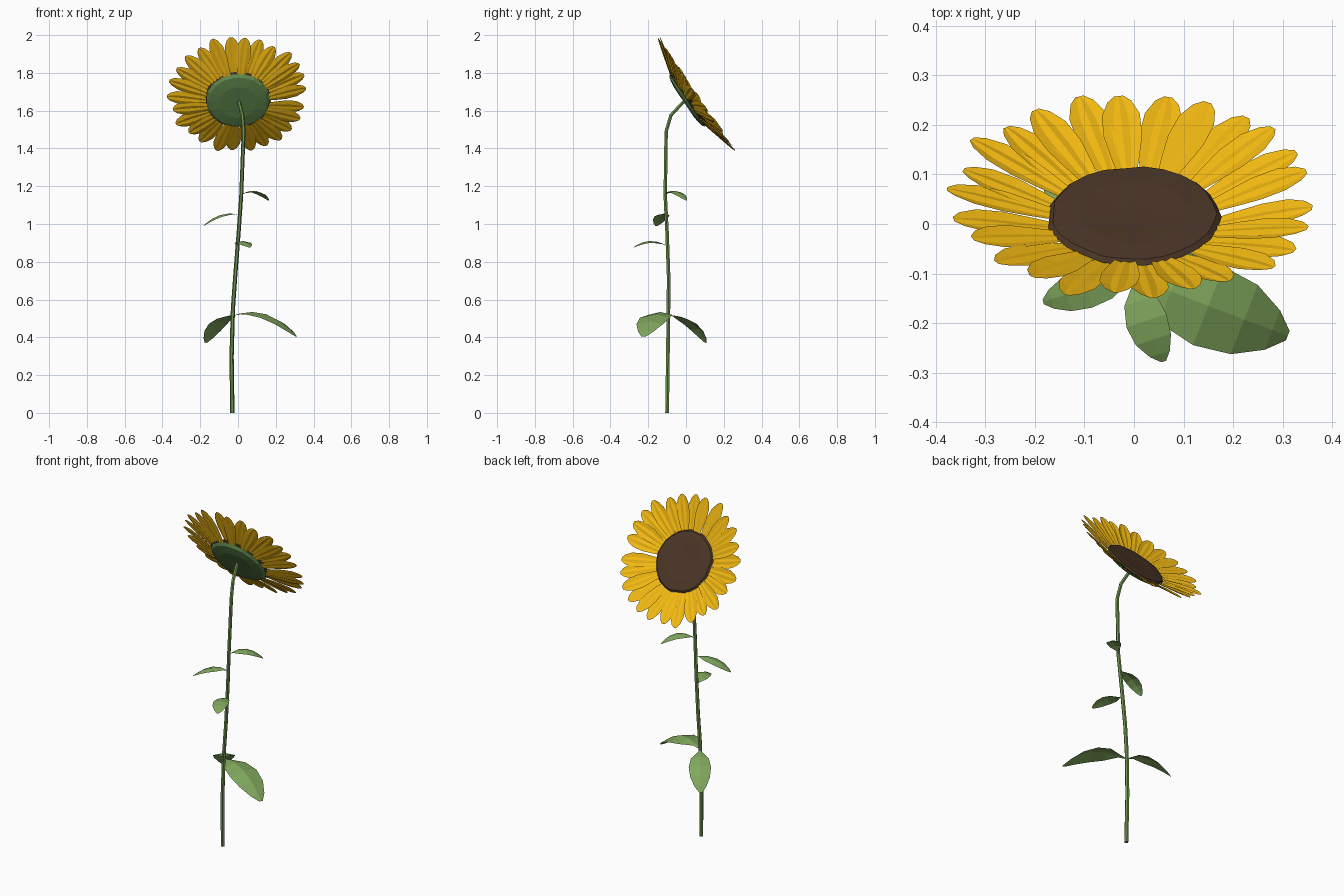
import bpy, bmesh, math, random
from mathutils import Vector, Matrix

if "Cube" in bpy.data.objects:
    bpy.data.objects.remove(bpy.data.objects["Cube"])

random.seed(4)


def material(name, rgb):
    m = bpy.data.materials.new(name)
    m.diffuse_color = (*rgb, 1)
    m.use_nodes = True
    m.node_tree.nodes["Principled BSDF"].inputs["Base Color"].default_value = m.diffuse_color
    return m


STEM = material("stem_green", (0.16, 0.30, 0.08))
LEAF = material("leaf_green", (0.22, 0.39, 0.11))
SEPAL = material("sepal_green", (0.13, 0.27, 0.08))
PETAL = material("petal_yellow", (0.88, 0.48, 0.006))
SEED = material("seed_brown", (0.07, 0.036, 0.02))


def finish(name, bm, mat, matrix=None):
    if matrix:
        bm.transform(matrix)
    me = bpy.data.meshes.new(name)
    bm.to_mesh(me)
    bm.free()
    me.materials.append(mat)
    ob = bpy.data.objects.new(name, me)
    bpy.context.collection.objects.link(ob)
    return ob


def skin(bm, rows, closed=False):
    """Join rows of points with quads."""
    rows = [[bm.verts.new(p) for p in r] for r in rows]
    n = len(rows[0])
    for a, b in zip(rows, rows[1:]):
        for i in range(n if closed else n - 1):
            j = (i + 1) % n
            bm.faces.new((a[i], a[j], b[j], b[i]))
    return rows


# Stem: six-sided tube bending into the back of the head
path = [Vector(p) for p in (
    (-.03, -.10, 0), (-.034, -.096, .3), (-.027, -.093, .55), (-.015, -.092, .72),
    (.003, -.10, .95), (.017, -.11, 1.15), (.03, -.105, 1.49), (.023, -.08, 1.575),
    (.005, -.018, 1.642), (0, 0, 1.652))]
bm = bmesh.new()
rings = []
for i, p in enumerate(path):
    t = (path[min(i + 1, len(path) - 1)] - path[max(i - 1, 0)]).normalized()
    side = Vector((1, 0, 0))
    side = (side - t * side.dot(t)).normalized()
    up = t.cross(side)
    r = .0115 - .002 * i / len(path)
    rings.append([p + (side * math.cos(a) + up * math.sin(a)) * r
                  for a in (k * math.tau / 6 for k in range(6))])
rows = skin(bm, rings, True)
bm.faces.new(rows[0][::-1])
bm.faces.new(rows[-1])
finish("stem", bm, STEM)


# Leaves: arched blades folded along the midrib
def leaf(name, base, mid, tip, width):
    a, m, b = Vector(base), Vector(mid), Vector(tip)
    c = 2 * m - (a + b) / 2
    side = (b - a).cross(Vector((0, 0, 1))).normalized()
    bm = bmesh.new()
    rows = []
    for t, w in ((0, .05), (.1, .18), (.28, .8), (.5, 1), (.72, .88), (.9, .5), (1, .12)):
        p = a * (1 - t) ** 2 + c * 2 * t * (1 - t) + b * t * t
        h = width / 2 * w
        drop = Vector((0, 0, -.22 * h))
        rows.append([p - side * h + drop, p, p + side * h + drop])
    skin(bm, rows)
    finish(name, bm, LEAF)


leaf("lower_right_leaf", (-.025, -.095, .515), (.15, -.165, .522), (.31, -.225, .405), .17)
leaf("lower_left_leaf", (-.03, -.09, .515), (-.105, .02, .485), (-.17, .105, .372), .12)
leaf("middle_front_leaf", (.0, -.10, .885), (.025, -.195, .91), (.06, -.277, .877), .085)
leaf("middle_left_leaf", (.008, -.105, 1.05), (-.095, -.13, 1.047), (-.183, -.157, .99), .08)
leaf("upper_right_leaf", (.018, -.11, 1.155), (.095, -.055, 1.175), (.163, .003, 1.125), .075)

# Flower head frame: tilted up and towards +y
N = Vector((0, .83, .56)).normalized()
X = Vector((1, 0, 0))
V = N.cross(X)
HEAD = Matrix.Translation((0, 0, 1.65)) @ Matrix((X, V, N)).transposed().to_4x4()


def dish(name, profile, sides, jitter, mat):
    """Shallow revolved dish with a slightly uneven rim."""
    bm = bmesh.new()
    wob = [1 + random.uniform(-jitter, jitter) for _ in range(sides)]
    rows = skin(bm, [[(r * wob[k] * math.cos(k * math.tau / sides),
                       r * wob[k] * math.sin(k * math.tau / sides), h)
                      for k in range(sides)] for r, h in profile], True)
    bm.faces.new(rows[0])
    bm.faces.new(rows[-1])
    bmesh.ops.recalc_face_normals(bm, faces=bm.faces)
    finish(name, bm, mat, HEAD)


dish("flower_back", ((.03, -.012), (.1, -.012), (.155, -.004), (.17, .008), (.15, .014)), 18, .02, SEPAL)
dish("seed_disc", ((.16, .01), (.174, .018), (.165, .027), (.11, .03), (.04, .027)), 26, .025, SEED)

# Petals: creased strips fanned around the head
ANGLES = (-6, 14, 26, 40, 52, 66, 79, 95, 107, 123, 136, 149, 164, 177, 193, 206,
          221, 235, 249, 264, 276, 289, 302, 317, 329, 341)
bm = bmesh.new()
for i, ang in enumerate(ANGLES):
    length = .225 + random.uniform(-.018, .008)
    lift = (i % 2) * .006 + random.uniform(-.003, .003)
    twist = random.uniform(-.12, .12)
    rot = Matrix.Rotation(math.radians(ang), 4, 'Z')
    rows = []
    for t, w in ((0, .45), (.25, .75), (.5, 1), (.75, .98), (.92, .62), (1, .2)):
        x, h, z = .15 + length * t, .039 * w, .008 + lift + .058 * t
        rows.append([rot @ Vector((x, s * h, z + twist * s * h * t + d * w))
                     for s, d in ((-1, .004), (-.4, -.002), (0, .002), (.4, -.002), (1, .004))])
    skin(bm, rows)
finish("petals", bm, PETAL, HEAD)
